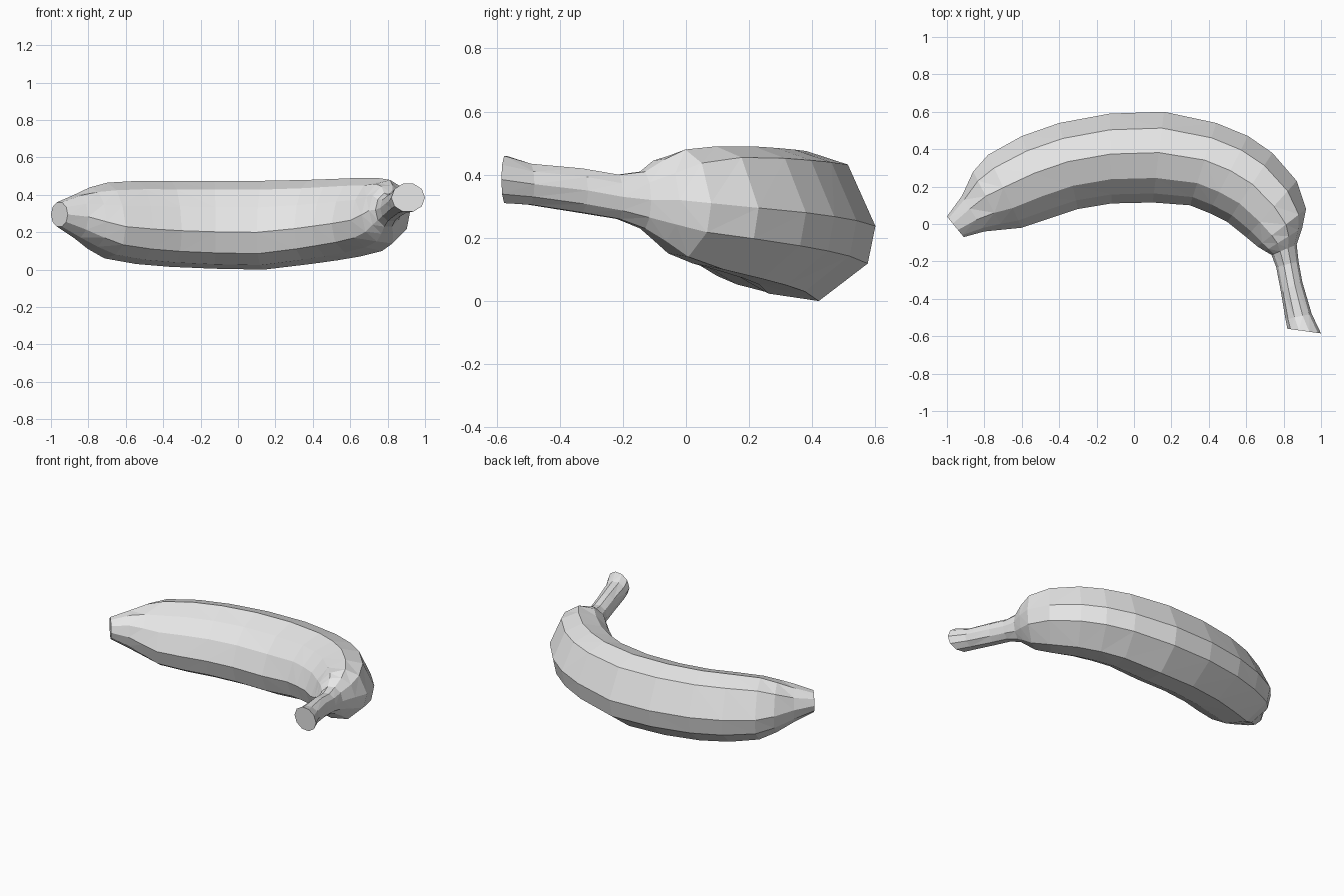
import bpy
import bmesh
import math
from mathutils import Vector

cube = bpy.data.objects.get("Cube")
if cube:
    bpy.data.objects.remove(cube, do_unlink=True)

# One plain colour for the whole fruit
grey = bpy.data.materials.new("plain_grey")
grey.use_nodes = True
grey.diffuse_color = (0.8, 0.8, 0.8, 1)
grey.node_tree.nodes["Principled BSDF"].inputs["Base Color"].default_value = (0.8, 0.8, 0.8, 1)

# Cross-section of the thick body: (inner to outer, bottom to top), starting on the inner side
BODY_SECTION = [(0, .42), (.1, .7), (.27, .9), (.55, 1), (.82, .91),
                (1, .5), (.95, .25), (.63, 0), (.3, .05), (.08, .18)]
SIDES = len(BODY_SECTION)

# Stations along the bend: outer x, outer y, inner x, inner y, bottom z, top z
blossom_tip = [(-1, .04, -.91, -.07, .23, .36),
               (-.92, .15, -.8, -.04, .17, .4),
               (-.86, .28, -.7, -.03, .11, .44)]
curved_body = [(-.78, .37, -.6, -.02, .06, .465),
               (-.6, .47, -.45, .03, .03, .475),
               (-.4, .54, -.3, .08, .015, .475),
               (-.13, .59, -.12, .11, .005, .475),
               (.16, .6, .1, .115, 0, .475),
               (.44, .54, .3, .1, .03, .48),
               (.61, .47, .4, .06, .05, .485),
               (.74, .38, .5, .01, .07, .49)]
neck = [(.87, .23, .6, -.07, .1, .49),
        (.92, .08, .66, -.12, .14, .48),
        (.9, -.02, .7, -.145, .19, .45),
        (.87, -.11, .735, -.165, .23, .41)]
stalk = [(.88, -.2, .76, -.23, .26, .4),
         (.9, -.31, .785, -.36, .28, .42),
         (.95, -.48, .81, -.51, .305, .435),
         (1, -.585, .82, -.56, .31, .46)]


def section_point(index, width):
    """Round section where the fruit is thin, body section where it is thick."""
    angle = math.tau * index / SIDES
    circle = Vector((.5 - .5 * math.cos(angle), .5 + .525 * math.sin(angle)))
    thickness = min(max((width - .2) / .2, 0), 1)
    return circle.lerp(Vector(BODY_SECTION[index]), thickness)


def add_ring(bm, station):
    """Place one closed ring of vertices across the bend."""
    outer_x, outer_y, inner_x, inner_y, bottom, top = station
    inner = Vector((inner_x, inner_y))
    outer = Vector((outer_x, outer_y))
    ring = []
    for index in range(SIDES):
        across, height = section_point(index, (outer - inner).length)
        ground = inner.lerp(outer, across)
        ring.append(bm.verts.new((ground.x, ground.y, bottom + (top - bottom) * height)))
    return ring


def build_sweep(name, stations):
    """Join the rings into one closed faceted skin."""
    bm = bmesh.new()
    rings = [add_ring(bm, station) for station in stations]
    for first, second in zip(rings, rings[1:]):
        for index in range(SIDES):
            following = (index + 1) % SIDES
            bm.faces.new((first[index], first[following], second[following], second[index]))
    # Flat caps on the tip and on the cut end of the stalk
    bm.faces.new(rings[0])
    bm.faces.new(reversed(rings[-1]))
    bmesh.ops.recalc_face_normals(bm, faces=bm.faces[:])
    quads = [face for face in bm.faces if len(face.verts) == 4]
    bmesh.ops.triangulate(bm, faces=quads, quad_method='SHORT_EDGE')
    mesh = bpy.data.meshes.new(name)
    bm.to_mesh(mesh)
    bm.free()
    mesh.materials.append(grey)
    result = bpy.data.objects.new(name, mesh)
    bpy.context.collection.objects.link(result)
    return result


# Whole fruit as one continuous skin from blossom tip to stalk
build_sweep("banana_skin", blossom_tip + curved_body + neck + stalk)
